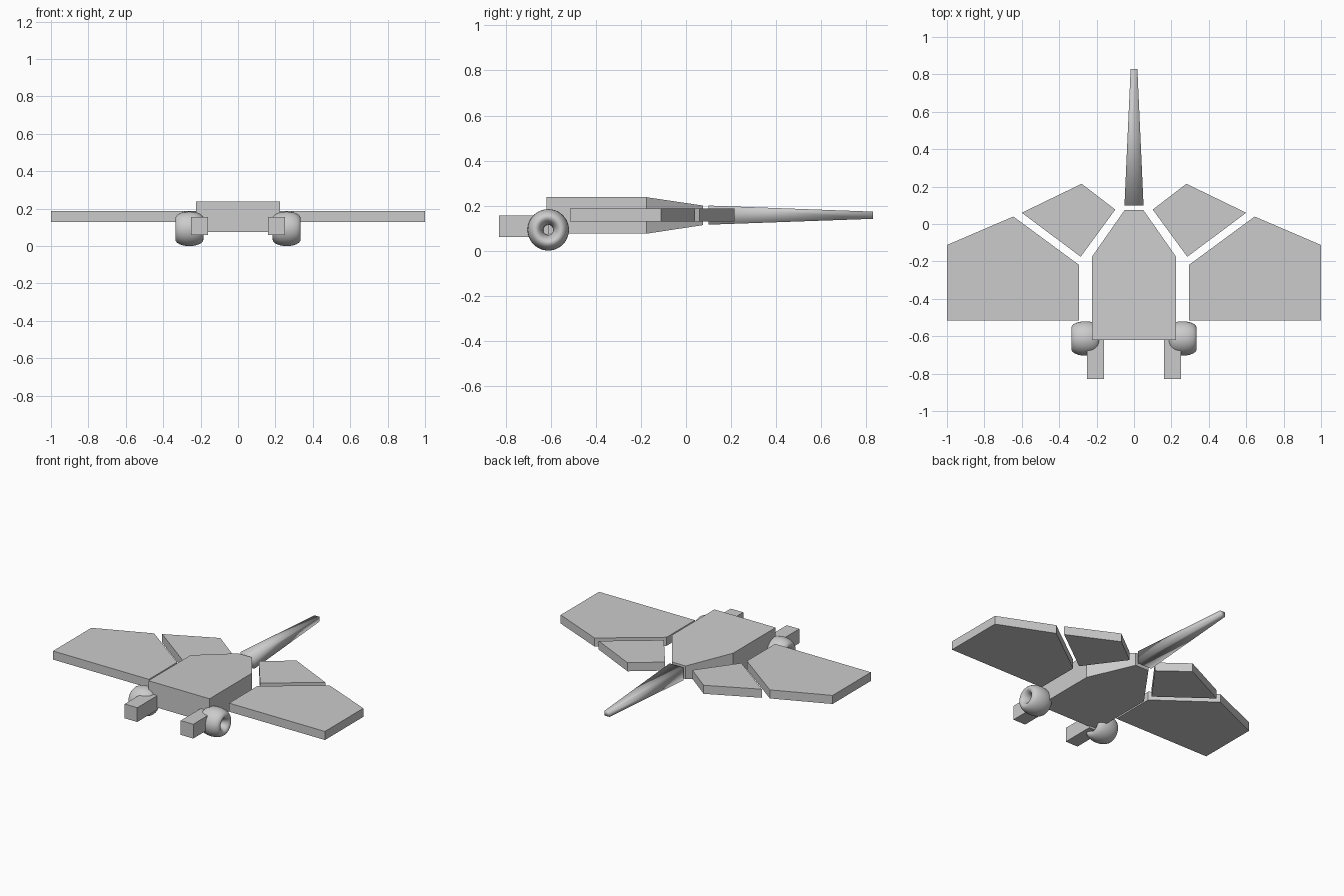
import bpy
import math

if "Cube" in bpy.data.objects:
    bpy.data.objects.remove(bpy.data.objects["Cube"])

grey = bpy.data.materials.new("light_grey")
grey.diffuse_color = (0.6, 0.6, 0.6, 1)
grey.use_nodes = True
grey.node_tree.nodes["Principled BSDF"].inputs["Base Color"].default_value = grey.diffuse_color


def loft(name, bottom, top, smooth=False):
    """Closed solid between two matching outlines, with outward normals."""
    n = len(bottom)
    faces = [tuple(reversed(range(n))), tuple(range(n, 2 * n))]
    faces += [(i, (i + 1) % n, n + (i + 1) % n, n + i) for i in range(n)]
    mesh = bpy.data.meshes.new(name)
    mesh.from_pydata(bottom + top, [], faces)
    mesh.materials.append(grey)
    for p in mesh.polygons:
        p.use_smooth = smooth
    obj = bpy.data.objects.new(name, mesh)
    bpy.context.collection.objects.link(obj)
    return obj


def slab(name, outline, z0, z1):
    """Flat plate from a counter-clockwise plan outline."""
    return loft(name, [(x, y, z0) for x, y in outline],
                [(x, y, z1) for x, y in outline])


def mirrored(obj):
    """Copy the part to the left side through the centre plane."""
    mod = obj.modifiers.new("Mirror", 'MIRROR')
    mod.use_mirror_merge = False
    mod.use_clip = False


def ring(y, half_width, z0, z1):
    """Rectangular cross-section facing along y."""
    return [(-half_width, y, z0), (-half_width, y, z1),
            (half_width, y, z1), (half_width, y, z0)]


# Body: straight front block that narrows and thins towards the back
plan = [(-0.225, -0.62), (0.225, -0.62), (0.225, -0.175),
        (0.05, 0.075), (-0.05, 0.075), (-0.225, -0.175)]
loft("body",
     [(x, y, 0.113 if y > 0 else 0.075) for x, y in plan],
     [(x, y, 0.2 if y > 0 else 0.237) for x, y in plan])

# Large front wings
mirrored(slab("front_wing", [(0.295, -0.515), (1.0, -0.515), (1.0, -0.112),
                             (0.645, 0.04), (0.295, -0.218)], 0.13, 0.187))

# Smaller rear wings
mirrored(slab("rear_wing", [(0.285, -0.175), (0.6, 0.06),
                            (0.28, 0.215), (0.1, 0.077)], 0.13, 0.187))

# Tapered, softly shaded tail
tail = loft("tail", ring(0.1, 0.051, 0.115, 0.2),
            ring(0.83, 0.018, 0.141, 0.173), smooth=True)

# Front jaws
mirrored(slab("jaw", [(0.16, -0.83), (0.252, -0.83),
                      (0.252, -0.61), (0.16, -0.61)], 0.06, 0.155))

# Wide ring-shaped eyes, stretched along x
bpy.ops.mesh.primitive_torus_add(major_radius=0.057, minor_radius=0.035,
                                 major_segments=48, minor_segments=24)
eye = bpy.context.object
eye.name = "eye"
for v in eye.data.vertices:
    x, y, z = v.co
    v.co = (z * 0.075 / 0.035 + 0.26, x - 0.612, y + 0.092)
eye.data.materials.append(grey)
for p in eye.data.polygons:
    p.use_smooth = True
mirrored(eye)
